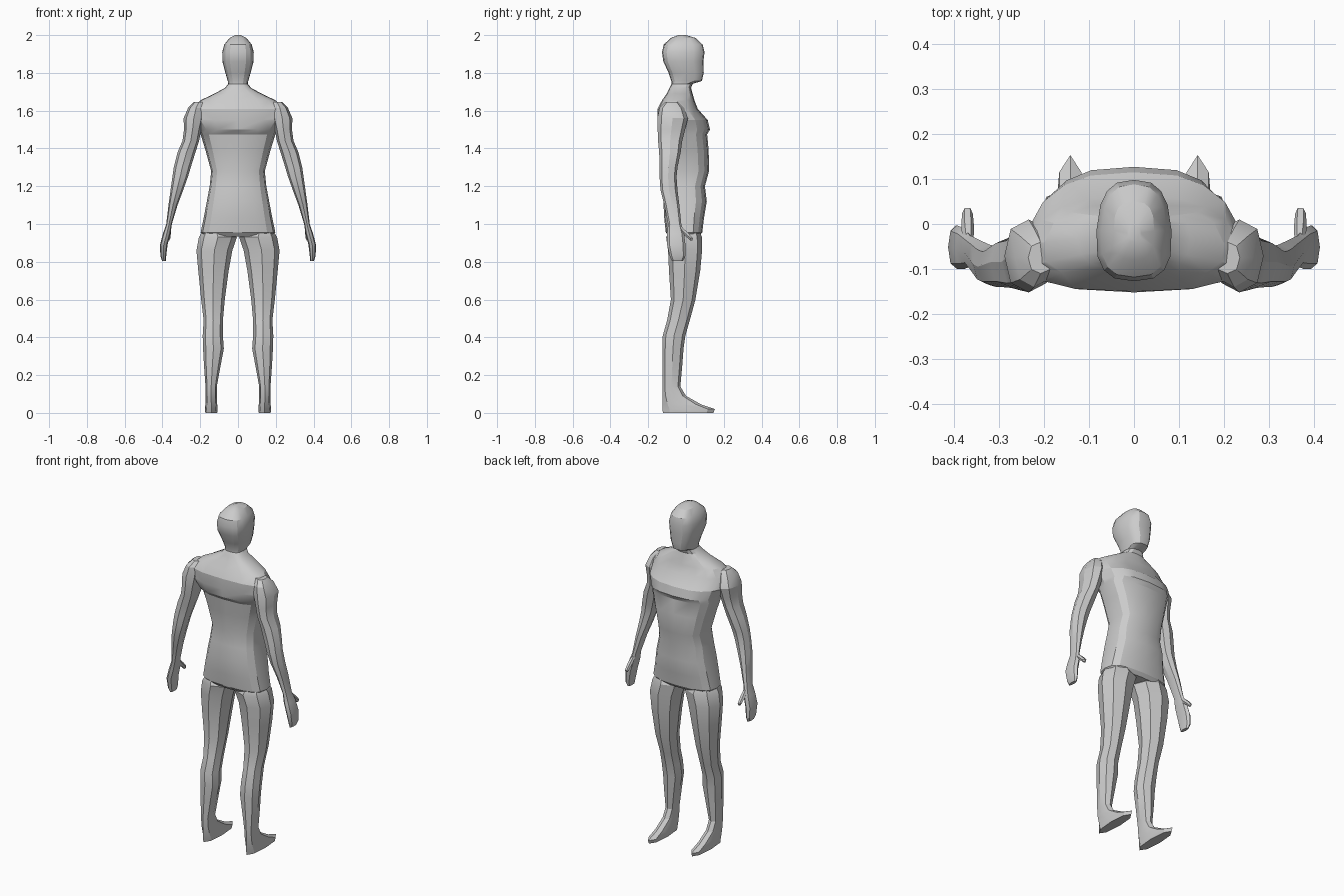
import bpy, bmesh, math


def loft(name, rings, sides, power, side=1, taper=0.0):
    """Skin closed rings given as (z, x0, x1, y0, y1[, taper])."""
    bm = bmesh.new()
    loops = []
    for ring in rings:
        z, x0, x1, y0, y1 = ring[:5]
        t = ring[5] if len(ring) > 5 else taper
        loop = []
        for i in range(sides):
            a = 2 * math.pi * i / sides
            u, v = math.cos(a), math.sin(a)
            u = math.copysign(abs(u) ** (2 / power), u)
            v = math.copysign(abs(v) ** (2 / power), v)
            x = (x0 + x1) / 2 + (x1 - x0) / 2 * u * (1 - t * max(v + 0.3, 0))
            y = (y0 + y1) / 2 + (y1 - y0) / 2 * v
            loop.append(bm.verts.new((side * x, y, z)))
        loops.append(loop)
    for a, b in zip(loops, loops[1:]):
        for i in range(sides):
            j = (i + 1) % sides
            bm.faces.new((a[i], a[j], b[j], b[i]))
    bm.faces.new(loops[0])
    bm.faces.new(loops[-1])
    bmesh.ops.recalc_face_normals(bm, faces=bm.faces)
    mesh = bpy.data.meshes.new(name)
    bm.to_mesh(mesh)
    bm.free()
    ob = bpy.data.objects.new(name, mesh)
    bpy.context.collection.objects.link(ob)
    return ob


# Torso, neck and head: z, half width, back y, front y, front taper
trunk = [
    (0.935, .18, -.090, .070, 0), (0.955, .198, -.107, .086, 0),
    (1.03, .182, -.115, .095, 0), (1.12, .165, -.120, .110, 0),
    (1.20, .150, -.110, .100, 0), (1.28, .142, -.103, .122, 0),
    (1.39, .172, -.115, .120, 0), (1.475, .198, -.125, .112, 0),
    (1.50, .215, -.146, .127, .1), (1.55, .255, -.152, .115, .2),
    (1.61, .258, -.150, .062, .2), (1.655, .205, -.127, .045, .1),
    (1.69, .125, -.102, .035, 0), (1.72, .070, -.088, .027, 0),
    (1.742, .052, -.076, .035, 0), (1.757, .056, -.078, .084, .1),
    (1.80, .069, -.092, .094, .1), (1.86, .085, -.120, .092, .1),
    (1.91, .086, -.127, .098, .1), (1.95, .075, -.118, .088, .1),
    (1.985, .045, -.080, .050, 0), (2.0, .015, -.040, .000, 0),
]
body = loft("body", [(z, -w, w, b, f, t) for z, w, b, f, t in trunk], 16, 2.8)

# Leg and pointed foot
leg = [
    (0.99, .07, .17, -.08, .06), (0.93, .006, .207, -.105, .085),
    (0.86, .03, .22, -.095, .085), (0.75, .05, .21, -.09, .075),
    (0.60, .07, .195, -.08, .05), (0.49, .08, .182, -.10, .02),
    (0.41, .08, .187, -.123, -.003), (0.34, .075, .185, -.125, -.013),
    (0.25, .092, .18, -.125, -.02), (0.14, .112, .172, -.125, -.03),
    (0.09, .112, .172, -.125, .00), (0.045, .11, .173, -.125, .08),
    (0.02, .108, .175, -.125, .153), (0.0, .11, .173, -.122, .145),
]
# Arm from shoulder cap down to the mitten hand
arm = [
    (1.645, .18, .235, -.11, -.04), (1.615, .18, .264, -.14, -.01),
    (1.56, .18, .288, -.152, .01), (1.50, .195, .286, -.15, -.005),
    (1.44, .206, .294, -.148, -.02), (1.38, .225, .32, -.142, -.028),
    (1.30, .25, .34, -.14, -.045), (1.25, .265, .347, -.14, -.05),
    (1.18, .29, .357, -.135, -.045), (1.10, .32, .368, -.115, -.035),
    (1.00, .35, .38, -.095, -.025), (0.95, .357, .397, -.10, -.01),
    (0.89, .373, .413, -.10, -.003), (0.83, .38, .411, -.086, -.003),
    (0.805, .382, .402, -.075, -.015),
]
thumb = [
    (0.99, .357, .378, -.05, -.028), (0.955, .355, .384, -.032, .012),
    (0.925, .358, .382, .008, .038), (0.913, .363, .376, .02, .034),
]
parts = []
for s in (1, -1):
    parts += [loft("leg", leg, 8, 2.2, s), loft("arm", arm, 8, 2.3, s),
              loft("thumb", thumb, 6, 2, s)]

# Weld all limbs into one skin
bpy.context.view_layer.objects.active = body
body.select_set(True)
for part in parts:
    mod = body.modifiers.new("weld", "BOOLEAN")
    mod.operation = "UNION"
    mod.solver = "EXACT"
    mod.object = part
    bpy.ops.object.modifier_apply(modifier=mod.name)
    bpy.data.objects.remove(part)
bpy.ops.object.shade_smooth_by_angle(angle=math.radians(25))
